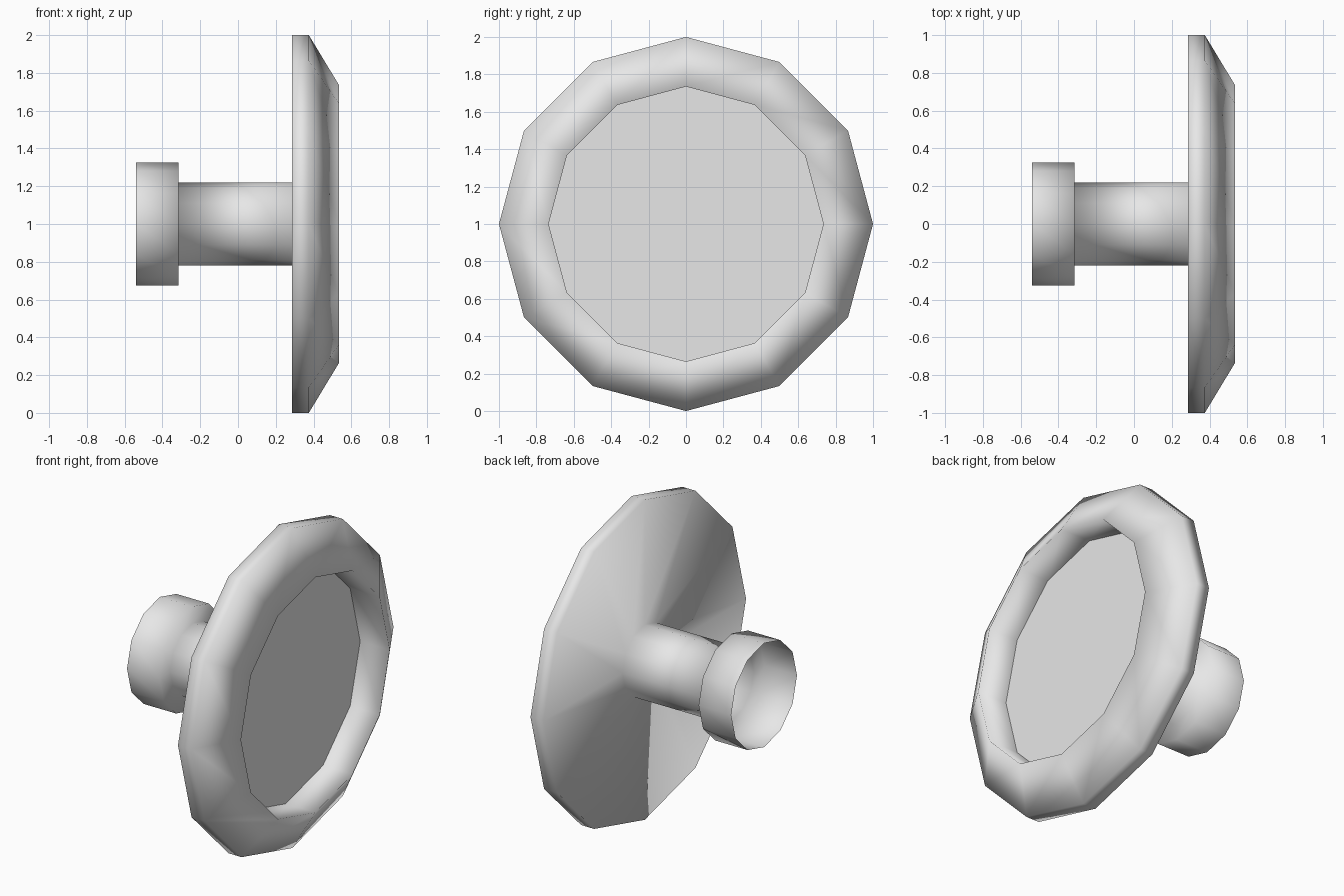
import bpy
import bmesh
from math import sin, cos, tau

SIDES = 12
CENTRE_Z = 1.0

if "Cube" in bpy.data.objects:
    bpy.data.objects.remove(bpy.data.objects["Cube"], do_unlink=True)

grey = bpy.data.materials.new("light_grey")
grey.use_nodes = True
colour = (0.8, 0.8, 0.8, 1.0)
grey.diffuse_color = colour
grey.node_tree.nodes["Principled BSDF"].inputs["Base Color"].default_value = colour


def ring(bm, x, radius):
    """Twelve vertices around the x axis."""
    return [bm.verts.new((x, radius * cos(tau * i / SIDES), CENTRE_Z + radius * sin(tau * i / SIDES)))
            for i in range(SIDES)]


def finish(name, bm, smooth):
    for face in bm.faces:
        face.smooth = smooth
    mesh = bpy.data.meshes.new(name)
    bm.to_mesh(mesh)
    bm.free()
    mesh.materials.append(grey)
    obj = bpy.data.objects.new(name, mesh)
    bpy.context.collection.objects.link(obj)


def lathe(name, profile):
    """Turn an (x, radius) profile into an open, smooth shell with outward faces."""
    bm = bmesh.new()
    rings = [ring(bm, x, r) for x, r in profile]
    for a, b in zip(rings, rings[1:]):
        for i in range(SIDES):
            j = (i + 1) % SIDES
            bm.faces.new((a[i], a[j], b[j], b[i])).normal_flip()
    bm.normal_update()
    finish(name, bm, True)


# Hollow end collar, stem, flat back, bevelled rim and inner rim wall
lathe("knob_body", [
    (-0.54, 0.325), (-0.315, 0.325),
    (-0.315, 0.22), (0.285, 0.22),
    (0.285, 1.0), (0.375, 1.0),
    (0.535, 0.735), (0.33, 0.735),
])

# Flat panel recessed inside the rim
bm = bmesh.new()
bm.faces.new(ring(bm, 0.33, 0.735))
bm.normal_update()
finish("recessed_panel", bm, False)
